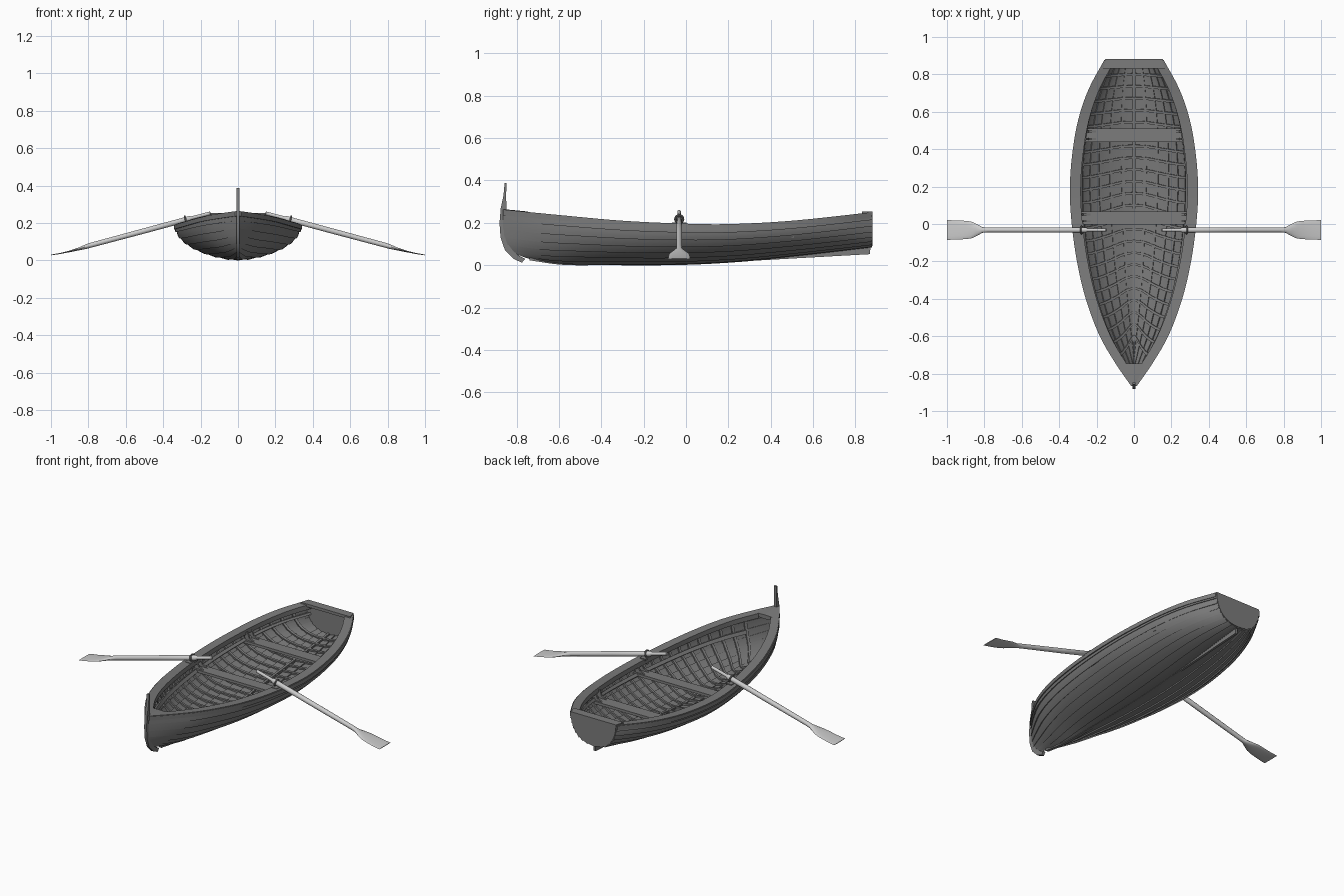
import bpy, bmesh, math
from mathutils import Vector

if "Cube" in bpy.data.objects:
    bpy.data.objects.remove(bpy.data.objects["Cube"])

dark = bpy.data.materials.new("dark_timber")
dark.diffuse_color = (0.2, 0.2, 0.2, 1)
dark.use_nodes = True
dark.node_tree.nodes["Principled BSDF"].inputs["Base Color"].default_value = dark.diffuse_color


def interp(tab, x):
    """Smooth (Hermite) interpolation through a small table."""
    n = len(tab)
    x = min(max(x, tab[0][0]), tab[-1][0])
    i = max(k for k in range(n - 1) if tab[k][0] <= x)

    def slope(k):
        a, b = tab[max(k - 1, 0)], tab[min(k + 1, n - 1)]
        return (b[1] - a[1]) / (b[0] - a[0])
    (x0, y0), (x1, y1) = tab[i], tab[i + 1]
    h = x1 - x0
    s = (x - x0) / h
    return ((2*s**3 - 3*s*s + 1) * y0 + (s**3 - 2*s*s + s) * h * slope(i)
            + (3*s*s - 2*s**3) * y1 + (s**3 - s*s) * h * slope(i + 1))


# Hull lines: half beam, sheer height, keel height, stem profile
BEAM = [(-.865, .008), (-.75, .088), (-.6, .175), (-.4, .25), (-.2, .297), (0, .325),
        (.17, .335), (.35, .325), (.55, .292), (.72, .235), (.878, .15)]
SHEER = [(-.865, .258), (-.6, .232), (-.3, .205), (0, .191), (.2, .189), (.5, .205), (.878, .245)]
KEEL = [(-.865, .03), (-.7, .009), (-.5, .007), (-.1, .008), (.2, .022), (.5, .05), (.878, .09)]
STEM = [(0, -.74), (.1, -.80), (.3, -.845), (.6, -.862), (1, -.865)]
FULL = [(-.865, 1.35), (-.4, 1.08), (.1, 1.0), (.878, .8)]
Y0, Y1 = -.865, .878


def to_v(y):
    return (y - Y0) / (Y1 - Y0)


def raw(v, t):
    yy = Y0 + (Y1 - Y0) * v
    a = t * math.pi / 2
    h = 1 - math.cos(a)
    ys = interp(STEM, h)
    zk, zs = interp(KEEL, yy), interp(SHEER, yy)
    return Vector((interp(BEAM, yy) * max(math.sin(a), 0) ** interp(FULL, yy),
                   ys + (Y1 - ys) * v, zk + (zs - zk) * h))


def hull(v, t, off=0):
    """Point on the starboard hull, moved outward by off."""
    e = .004
    dv = raw(min(v + e, 1), t) - raw(max(v - e, 0), t)
    dt = raw(v, min(t + e, 1)) - raw(v, max(t - e, 0))
    p = raw(v, t) + dv.cross(dt).normalized() * off
    p.x = max(p.x, 0)
    return p


def sweep(name, rings, mirror=True, mat=dark, angle=30):
    """Skin equal-sized closed rings and cap both ends."""
    bm = bmesh.new()
    vs = [[bm.verts.new(p) for p in r] for r in rings]
    n = len(rings[0])
    for a, b in zip(vs, vs[1:]):
        for i in range(n):
            bm.faces.new((a[i], a[(i + 1) % n], b[(i + 1) % n], b[i]))
    bm.faces.new(vs[0])
    bm.faces.new(vs[-1])
    bmesh.ops.recalc_face_normals(bm, faces=bm.faces[:])
    me = bpy.data.meshes.new(name)
    bm.to_mesh(me)
    bm.free()
    ob = bpy.data.objects.new(name, me)
    bpy.context.collection.objects.link(ob)
    if mat:
        me.materials.append(mat)
    bpy.ops.object.select_all(action='DESELECT')
    ob.select_set(True)
    bpy.context.view_layer.objects.active = ob
    bpy.ops.object.shade_smooth_by_angle(angle=math.radians(angle))
    if mirror:
        ob.modifiers.new("mirror", 'MIRROR').use_clip = False
    return ob


def prism(name, yz, half):
    return sweep(name, [[(x, y, z) for y, z in yz] for x in (-half, half)], False)


def box(name, x0, x1, y0, y1, z0, z1, mirror=False):
    return sweep(name, [[(x, y0, z0), (x, y1, z0), (x, y1, z1), (x, y0, z1)]
                        for x in (x0, x1)], mirror)


VS = [i / 44 for i in range(45)]

# Overlapping strakes
N = 8
for k in range(N):
    t0, t1 = k / N, (k + 1) / N
    ts = [t0 + (t1 - t0) * j / 3 for j in range(4)]
    rings = []
    for v in VS:
        lap = .007 * min(1, .25 + v * 6)
        outer = [hull(v, t, lap * (1 - j / 3)) for j, t in enumerate(ts)]
        inner = [hull(v, t, lap * (1 - j / 3) - .009) for j, t in enumerate(ts)]
        rings.append(outer + inner[::-1])
    sweep(f"strake_{k + 1}", rings)

# Bent ribs
for k in range(23):
    v0 = to_v(-.72 + k * .0685)
    v1 = v0 + .008
    sweep(f"rib_{k + 1}", [[hull(v0, t, -.003), hull(v1, t, -.003),
                            hull(v1, t, -.015), hull(v0, t, -.015)]
                           for t in [j / 16 * .97 for j in range(17)]])

# Seat risers along the inside
sweep("seat_riser", [[hull(v, .68, -.013), hull(v, .75, -.013), hull(v, .75, -.026), hull(v, .68, -.026)]
                     for v in VS[4:]])


# Gunwale cap, outer rub rail and inner rail
def rail(name, a, b, lo, hi, vs=VS):
    rings = []
    for v in vs:
        p = raw(v, 1)
        xa, xb = max(p.x + a, 0), max(p.x + b, .004)
        rings.append([(xa, p.y, p.z + lo), (xb, p.y, p.z + lo), (xb, p.y, p.z + hi), (xa, p.y, p.z + hi)])
    sweep(name, rings)


rail("gunwale_cap", -.05, .004, -.006, .005)
rail("rub_rail", -.004, .008, -.022, .002)
rail("inner_rail", -.05, -.038, -.024, -.002, VS[3:])

# Bow deck filling the point of the gunwale
rings = []
for j in range(9):
    p = raw(to_v(Y0 + .118 * j / 8), 1)
    rings.append([(0, p.y, p.z - .018), (p.x, p.y, p.z - .012), (p.x, p.y, p.z + .004), (0, p.y, p.z + .007)])
sweep("bow_deck", rings)

# Transom, its top rail and corner braces
half = [raw(1, j / 14) for j in range(15)]
loop = half + [Vector((-p.x, p.y, p.z)) for p in half[:0:-1]]
sweep("transom", [[(p.x, y, p.z) for p in loop] for y in (.862, .882)], False)
sweep("transom_rail", [[(-w, y, .236), (w, y, .236), (w, y, .253), (-w, y, .253)]
                       for y, w in ((.832, .165), (.882, .15))], False)

# Keel batten and tapered skeg
sweep("keel", [[(-.009, p.y, p.z - .007), (.009, p.y, p.z - .007), (.009, p.y, p.z + .008), (-.009, p.y, p.z + .008)]
               for p in (raw(v, 0) for v in VS)], False)
prism("skeg", [(.05, .006), (.868, .052), (.874, .1), (.05, .02)], .007)

# Tall curved stem post
front = [(-.775, .012), (-.815, .03), (-.855, .07), (-.876, .13), (-.881, .2), (-.875, .27), (-.862, .33), (-.857, .388)]
back = [(-.847, .388), (-.85, .33), (-.848, .27), (-.85, .2), (-.845, .13), (-.82, .07), (-.79, .045), (-.76, .03)]
prism("stem_post", front + back, .008)

# Thwarts with knees up to the rail
for name, y0, y1, z, w in (("front_seat", -.002, .066, .128, .305), ("rear_seat", .438, .51, .138, .275)):
    box(name, -w, w, y0, y1, z - .008, z + .008)
    for y in (y0 + .012, y1 - .02):
        sweep(name + "_knee", [[(w - .075, yy, z + .007), (w - .01, yy, z + .007), (w + .01, yy, z + .055),
                                (w - .022, yy, z + .055), (w - .035, yy, z + .022)]
                               for yy in (y, y + .01)])

# Oars: round shaft flattening into a spoon blade
YO = -.032
stations = [(.147, .253, .006, .006), (.15, .252, .009, .009), (.25, .226, .009, .009), (.256, .224, .014, .014),
            (.5, .158, .014, .014), (.78, .083, .013, .013), (.81, .074, .015, .012), (.845, .063, .034, .008),
            (.87, .056, .045, .006), (.90, .048, .049, .004), (.95, .037, .051, .003), (1.0, .029, .053, .002)]
sweep("oar", [[(x + .26 * hz * math.sin(a), YO + hy * math.cos(a), z + hz * math.sin(a))
               for a in (2 * math.pi * i / 14 for i in range(14))]
              for x, z, hy, hz in stations], mat=None, angle=40)

# Oarlocks: collar, pin and base plate
XO, ZO = .28, .2175
for s in (-1, 1):
    bpy.ops.mesh.primitive_torus_add(major_segments=20, minor_segments=8, major_radius=.019, minor_radius=.005,
                                     location=(s * XO, YO, ZO), rotation=(0, s * math.radians(105), 0))
    parts = [bpy.context.object]
    bpy.ops.mesh.primitive_cylinder_add(vertices=12, radius=.006, depth=.045, location=(s * XO, YO, .178))
    parts.append(bpy.context.object)
    for ob, nm in zip(parts, ("oarlock_collar", "oarlock_pin")):
        ob.name = nm
        ob.data.materials.append(dark)
        bpy.context.view_layer.objects.active = ob
        ob.select_set(True)
        bpy.ops.object.shade_smooth_by_angle(angle=math.radians(40))
box("oarlock_plate", .268, .305, YO - .035, YO + .035, .19, .201, True)
